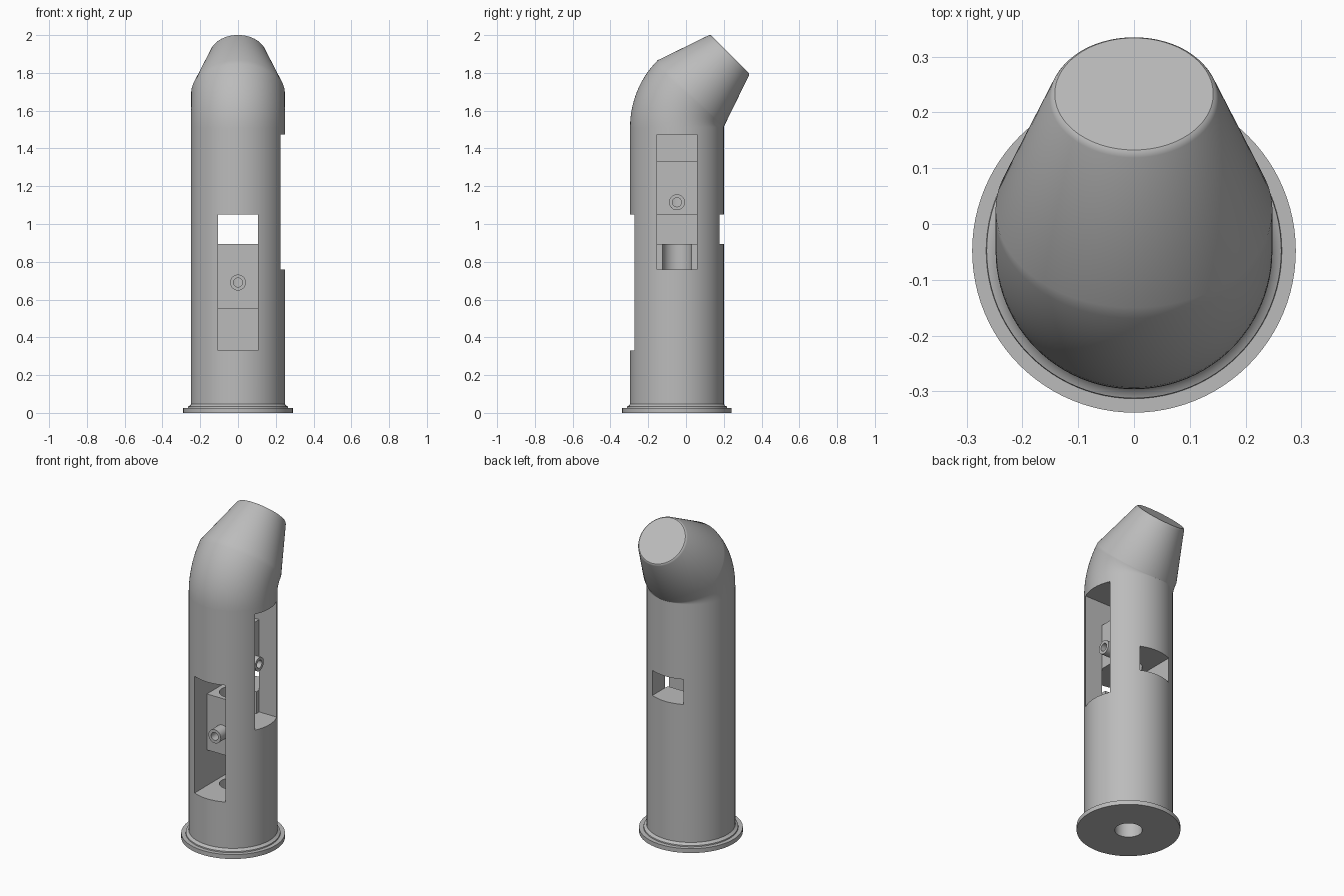
import bpy, bmesh, math
from mathutils import Vector, Matrix

if "Cube" in bpy.data.objects:
    bpy.data.objects.remove(bpy.data.objects["Cube"])

R, CY, N = 0.248, -0.048, 96      # barrel radius, barrel axis y, sides
HW, BORE = 0.105, 0.077           # window half width, bore radius

grey = bpy.data.materials.new("plain_grey")
grey.diffuse_color = (0.5, 0.5, 0.5, 1)
grey.use_nodes = True
grey.node_tree.nodes["Principled BSDF"].inputs["Base Color"].default_value = grey.diffuse_color


def new_object(name, bm):
    bmesh.ops.recalc_face_normals(bm, faces=bm.faces)
    me = bpy.data.meshes.new(name)
    bm.to_mesh(me)
    bm.free()
    ob = bpy.data.objects.new(name, me)
    bpy.context.collection.objects.link(ob)
    me.materials.append(grey)
    return ob


def sweep(name, stations, sides, closed=False):
    """Stations are (centre, tilt about x, radius); rings are bridged in order."""
    bm = bmesh.new()
    rings = []
    for c, tilt, r in stations:
        m = Matrix.Translation(c) @ Matrix.Rotation(tilt, 4, 'X')
        rings.append([bm.verts.new(m @ Vector((r * math.cos(2 * math.pi * i / sides),
                                               r * math.sin(2 * math.pi * i / sides), 0)))
                      for i in range(sides)])
    pairs = list(zip(rings, rings[1:]))
    if closed:
        pairs.append((rings[-1], rings[0]))
    else:
        bm.faces.new(rings[0])
        bm.faces.new(rings[-1])
    for a, b in pairs:
        for i in range(sides):
            j = (i + 1) % sides
            bm.faces.new((a[i], a[j], b[j], b[i]))
    return new_object(name, bm)


def box(x0, x1, y0, y1, z0, z1):
    """Box cutter; y is measured from the barrel axis."""
    bm = bmesh.new()
    bmesh.ops.create_cube(bm, size=1)
    for v in bm.verts:
        v.co = Vector(((x0 + x1) / 2 + v.co.x * (x1 - x0),
                       CY + (y0 + y1) / 2 + v.co.y * (y1 - y0),
                       (z0 + z1) / 2 + v.co.z * (z1 - z0)))
    return new_object("cutter", bm)


def cut(target, cutter):
    mod = target.modifiers.new("cut", 'BOOLEAN')
    mod.operation, mod.solver, mod.object = 'DIFFERENCE', 'EXACT', cutter
    dg = bpy.context.evaluated_depsgraph_get()
    me = bpy.data.meshes.new_from_object(target.evaluated_get(dg))
    target.modifiers.clear()
    target.data = me
    bpy.data.objects.remove(cutter)


def smooth(ob):
    bpy.ops.object.select_all(action='DESELECT')
    ob.select_set(True)
    bpy.context.view_layer.objects.active = ob
    bpy.ops.object.shade_smooth_by_angle(angle=math.radians(30))


# Body: flange, barrel, 45 degree elbow and tapered spout
st = [((0, CY, z), 0, r) for z, r in
      [(0, 0.29), (0.027, 0.29), (0.027, 0.265), (0.034, 0.264), (0.038, 0.255),
       (0.046, R), (1.51, R)]]
pivot, arm = Vector((0, CY + R + 0.003, 1.514)), R + 0.003
steps = 14
for i in range(steps + 1):
    a = math.radians(45) * i / steps
    st.append((pivot + arm * Vector((0, -math.cos(a), math.sin(a))), -a, R))
elbow_end, axis = st[-1][0], Vector((0, 1, 1)).normalized()
for d, r in [(0.283, 0.151), (0.290, 0.147), (0.2935, 0.142)]:
    st.append((elbow_end + axis * d, -math.radians(45), r))
body = sweep("pipe_body", st, N)

# Windows, recesses, cross slot and vertical bore
cut(body, box(-HW, HW, -0.4, -HW, 0.33, 1.05))        # front window
cut(body, box(-HW, HW, -0.4, HW, 0.33, 0.55))         # deep lower recess
cut(body, box(-HW, HW, -0.4, 0.4, 0.895, 1.05))       # slot through to the back
cut(body, box(HW, 0.4, -HW, HW, 0.76, 1.475))         # right window
cut(body, box(-HW, 0.4, -HW, HW, 1.33, 1.475))        # deep upper recess
cut(body, box(0, 0.4, -0.0765, 0.0765, 0.76, 0.895))  # open channel to the bore
cut(body, sweep("cutter", [((0, CY, -0.1), 0, BORE), ((0, CY, 1.4), 0, BORE)], 64))

# Small hollow spigots in the window centres, each with a hole into the bore
for name, z, turn in (("front_spigot", 0.69, 0), ("right_spigot", 1.115, math.pi / 2)):
    place = (Matrix.Translation((0, CY, z)) @ Matrix.Rotation(turn, 4, 'Z')
             @ Matrix.Rotation(math.pi / 2, 4, 'X'))
    hole = sweep("cutter", [((0, 0, 0.03), 0, 0.024), ((0, 0, 0.3), 0, 0.024)], 32)
    hole.data.transform(place)
    cut(body, hole)
    spigot = sweep(name, [((0, 0, d), 0, r) for d, r in
                          [(0.1, 0.042), (0.18, 0.042), (0.18, 0.024), (0.1, 0.024)]],
                   32, closed=True)
    spigot.data.transform(place)
    smooth(spigot)
smooth(body)
